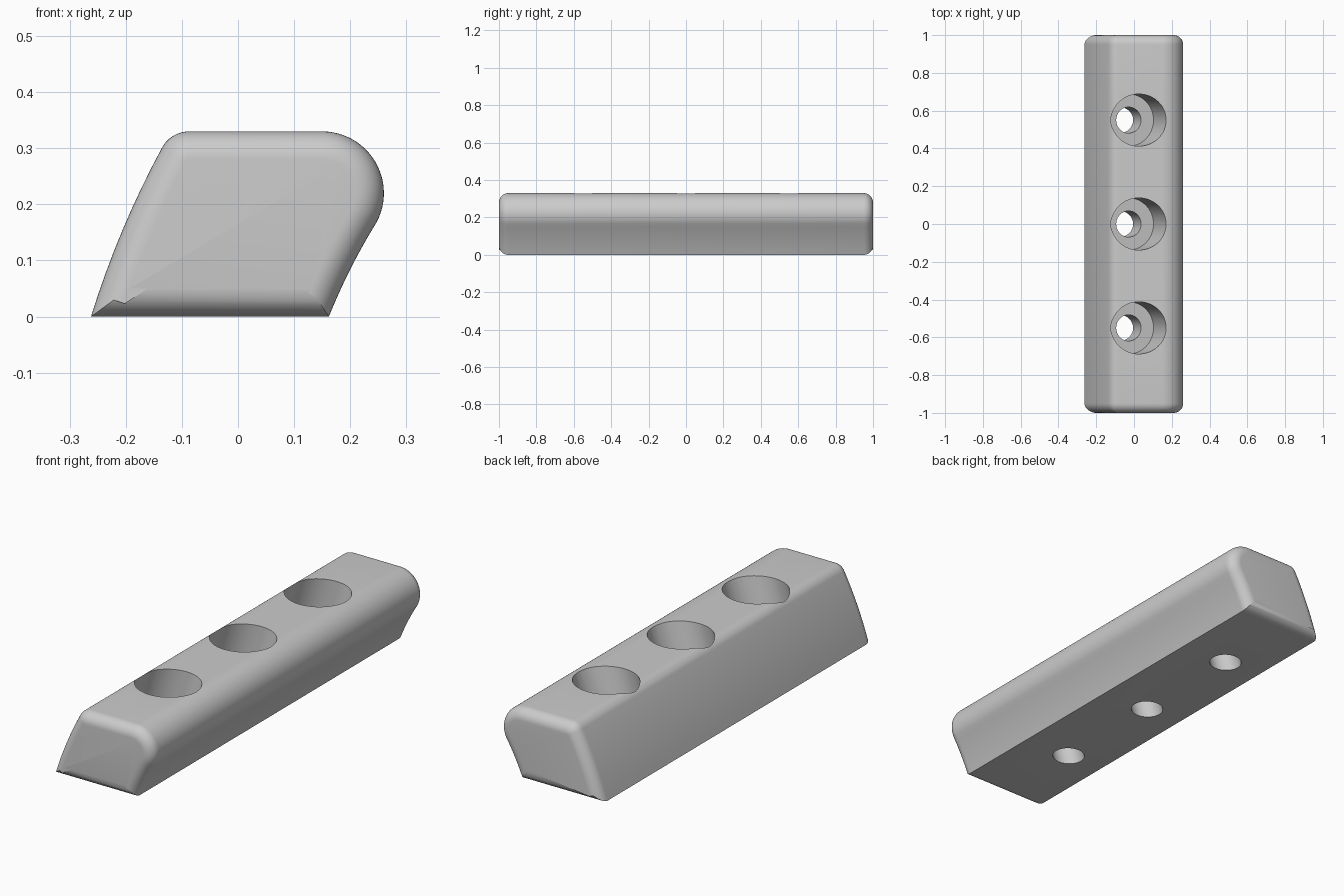
import bpy, bmesh, math
from mathutils import Vector

cube = bpy.data.objects.get("Cube")
if cube:
    bpy.data.objects.remove(cube, do_unlink=True)

grey = bpy.data.materials.new("light grey")
grey.use_nodes = True
grey.diffuse_color = (0.6, 0.6, 0.6, 1)
grey.node_tree.nodes["Principled BSDF"].inputs["Base Color"].default_value = (0.6, 0.6, 0.6, 1)


def make_object(name, bm):
    bmesh.ops.recalc_face_normals(bm, faces=bm.faces)
    mesh = bpy.data.meshes.new(name)
    bm.to_mesh(mesh)
    bm.free()
    mesh.materials.append(grey)
    obj = bpy.data.objects.new(name, mesh)
    bpy.context.collection.objects.link(obj)
    return obj


def arc(cx, cz, r, start, end, steps):
    angles = [math.radians(start + (end - start) * i / steps) for i in range(steps + 1)]
    return [Vector((cx + r * math.cos(a), cz + r * math.sin(a))) for a in angles]


def bow(p, q, bulge, steps=8):
    """Shallow curve between two points, ends left out."""
    p, q = Vector(p), Vector(q)
    side = Vector((q.y - p.y, p.x - q.x)).normalized()
    return [p.lerp(q, t) + side * bulge * 4 * t * (1 - t)
            for t in (i / steps for i in range(1, steps))]


def inset(points, d):
    """Offset a counter-clockwise outline inward with mitred corners."""
    result = []
    for i, p in enumerate(points):
        a = (p - points[i - 1]).normalized()
        b = (points[(i + 1) % len(points)] - p).normalized()
        na, nb = Vector((-a.y, a.x)), Vector((-b.y, b.x))
        result.append(p + (na + nb) * d / (1 + na.dot(nb)))
    return result


# Leaning cross-section, counter-clockwise in x and z
left_foot, right_foot = Vector((-0.262, 0)), Vector((0.162, 0))
nose = arc(0.15, 0.22, 0.11, -28, 90, 24)
shoulder = arc(-0.087, 0.275, 0.055, 90, 152, 12)
outline = ([left_foot, right_foot] + bow(right_foot, nose[0], -0.004) + nose
           + shoulder + bow(shoulder[-1], left_foot, 0.008))

# Bar body: rings along y with filleted ends
fillet, steps = 0.05, 10
sections = []
for i in range(steps + 1):
    a = math.pi / 2 * i / steps
    sections.append((1 - fillet + fillet * math.sin(a), fillet * (1 - math.cos(a))))
sections = [(-y, d) for y, d in reversed(sections)] + sections

bm = bmesh.new()
rings = [[bm.verts.new((p.x, y, p.y)) for p in inset(outline, d)] for y, d in sections]
n = len(outline)
for r0, r1 in zip(rings, rings[1:]):
    for i in range(n):
        j = (i + 1) % n
        bm.faces.new((r0[i], r0[j], r1[j], r1[i]))
bm.faces.new(rings[0])
bm.faces.new(rings[-1])
body = make_object("grip_bar", bm)

# Tilted stepped bolt holes: wide counterbore above a narrow through hole
hole_bottom, hole_top = Vector((-0.077, 0, 0)), Vector((0.026, 0, 0.33))
axis = (hole_top - hole_bottom).normalized()
across = Vector((0, 1, 0)).cross(axis)
floor = 0.163
profile = [(0.069, -0.2), (0.069, floor), (0.138, floor), (0.138, 0.6)]
segments = 48
bm = bmesh.new()
for y in (-0.55, 0, 0.55):
    base = hole_bottom + Vector((0, y, 0))
    loops = []
    for r, h in profile:
        loop = []
        for k in range(segments):
            a = math.tau * k / segments
            loop.append(bm.verts.new(base + axis * h + across * r * math.cos(a)
                                     + Vector((0, r * math.sin(a), 0))))
        loops.append(loop)
    for l0, l1 in zip(loops, loops[1:]):
        for k in range(segments):
            m = (k + 1) % segments
            bm.faces.new((l0[k], l0[m], l1[m], l1[k]))
    bm.faces.new(loops[0])
    bm.faces.new(loops[-1])
cutter = make_object("bolt_hole_cutter", bm)

mod = body.modifiers.new("bolt holes", "BOOLEAN")
mod.operation = "DIFFERENCE"
mod.solver = "EXACT"
mod.object = cutter
bpy.ops.object.select_all(action="DESELECT")
bpy.context.view_layer.objects.active = body
body.select_set(True)
bpy.ops.object.modifier_apply(modifier=mod.name)
bpy.data.objects.remove(cutter, do_unlink=True)
bpy.ops.object.shade_smooth_by_angle(angle=math.radians(30))
